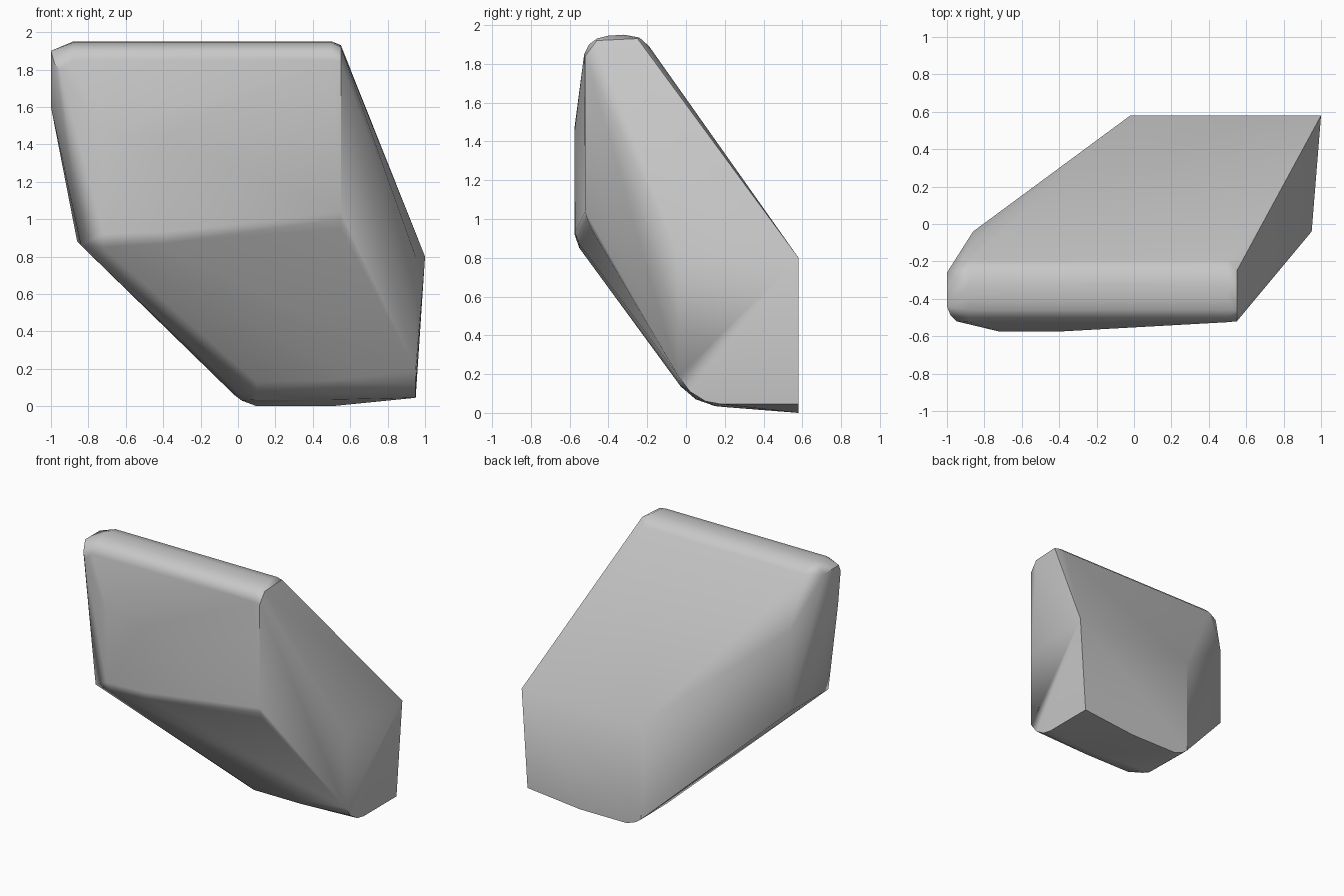
import bpy
import bmesh
import math

default_cube = bpy.data.objects.get("Cube")
if default_cube:
    bpy.data.objects.remove(default_cube, do_unlink=True)


def make_material(name, colour):
    material = bpy.data.materials.new(name)
    material.use_nodes = True
    material.diffuse_color = colour
    shader = material.node_tree.nodes["Principled BSDF"]
    shader.inputs["Base Color"].default_value = colour
    shader.inputs["Roughness"].default_value = 0.8
    return material


def section(x, profile):
    """Place a (y, z) profile at one x position."""
    return [(x, y, z) for y, z in profile]


def build_hull(name, points, material):
    """Wrap the control points in a convex stone and merge flat triangles."""
    bm = bmesh.new()
    for point in points:
        bm.verts.new(point)
    bmesh.ops.convex_hull(bm, input=bm.verts[:], use_existing_faces=False)
    loose = [vert for vert in bm.verts if not vert.link_faces]
    bmesh.ops.delete(bm, geom=loose, context="VERTS")
    bmesh.ops.dissolve_limit(bm, angle_limit=math.radians(1.0),
                             verts=bm.verts[:], edges=bm.edges[:])
    bmesh.ops.recalc_face_normals(bm, faces=bm.faces[:])
    mesh = bpy.data.meshes.new(name)
    bm.to_mesh(mesh)
    bm.free()
    mesh.materials.append(material)
    stone = bpy.data.objects.new(name, mesh)
    bpy.context.collection.objects.link(stone)
    return stone


# Rounded ridge along the top
ridge = [(-0.525, 1.85), (-0.5, 1.9), (-0.46, 1.93), (-0.4, 1.945),
         (-0.32, 1.95), (-0.24, 1.935), (-0.19, 1.89)]
ridge_end = [(-0.52, 1.84), (-0.46, 1.92), (-0.25, 1.93)]
points = section(-0.88, ridge) + section(0.5, ridge) + section(0.55, ridge_end)

# Blunt tip on the high side
tip = [(-0.44, 1.9), (-0.26, 1.9), (-0.43, 1.6), (-0.28, 1.64)]
points += section(-1.0, tip)
points += [(-0.98, -0.49, 1.83), (-0.95, -0.52, 1.8),
           (-0.84, -0.54, 0.86), (-0.86, -0.04, 0.88), (-0.86, -0.04, 1.5)]

# Front face and its softened lower fold
points += section(-0.72, [(-0.575, 1.47), (-0.575, 0.92), (-0.55, 0.85)])
points += section(-0.4, [(-0.575, 1.45), (-0.573, 0.93), (-0.55, 0.87)])
points += section(0.55, [(-0.52, 1.04), (-0.51, 1.0), (-0.49, 0.95)])

# Low end: flat back, side corner and rounded underside
points += section(1.0, [(0.58, 0.8)])
points += section(-0.02, [(0.58, 0.8), (0.58, 0.06)])
belly = [(-0.04, 0.19), (0.02, 0.11), (0.1, 0.06), (0.18, 0.045), (0.58, 0.045)]
points += section(0.95, [(-0.04, 0.8)] + belly)
points += section(0.1, [(-0.02, 0.13), (0.05, 0.07), (0.15, 0.035), (0.58, 0.0)])
points += section(0.5, [(-0.03, 0.14), (0.05, 0.07), (0.15, 0.035), (0.58, 0.0)])
points += section(0.02, [(0.12, 0.06), (0.2, 0.03), (0.58, 0.03)])

grey = make_material("stone grey", (0.58, 0.58, 0.58, 1.0))
rock = build_hull("rock", points, grey)

# Soft folds, crisp corners
bpy.ops.object.select_all(action="DESELECT")
rock.select_set(True)
bpy.context.view_layer.objects.active = rock
bpy.ops.object.shade_smooth_by_angle(angle=math.radians(36))
weighted = rock.modifiers.new("even shading", "WEIGHTED_NORMAL")
weighted.keep_sharp = True
